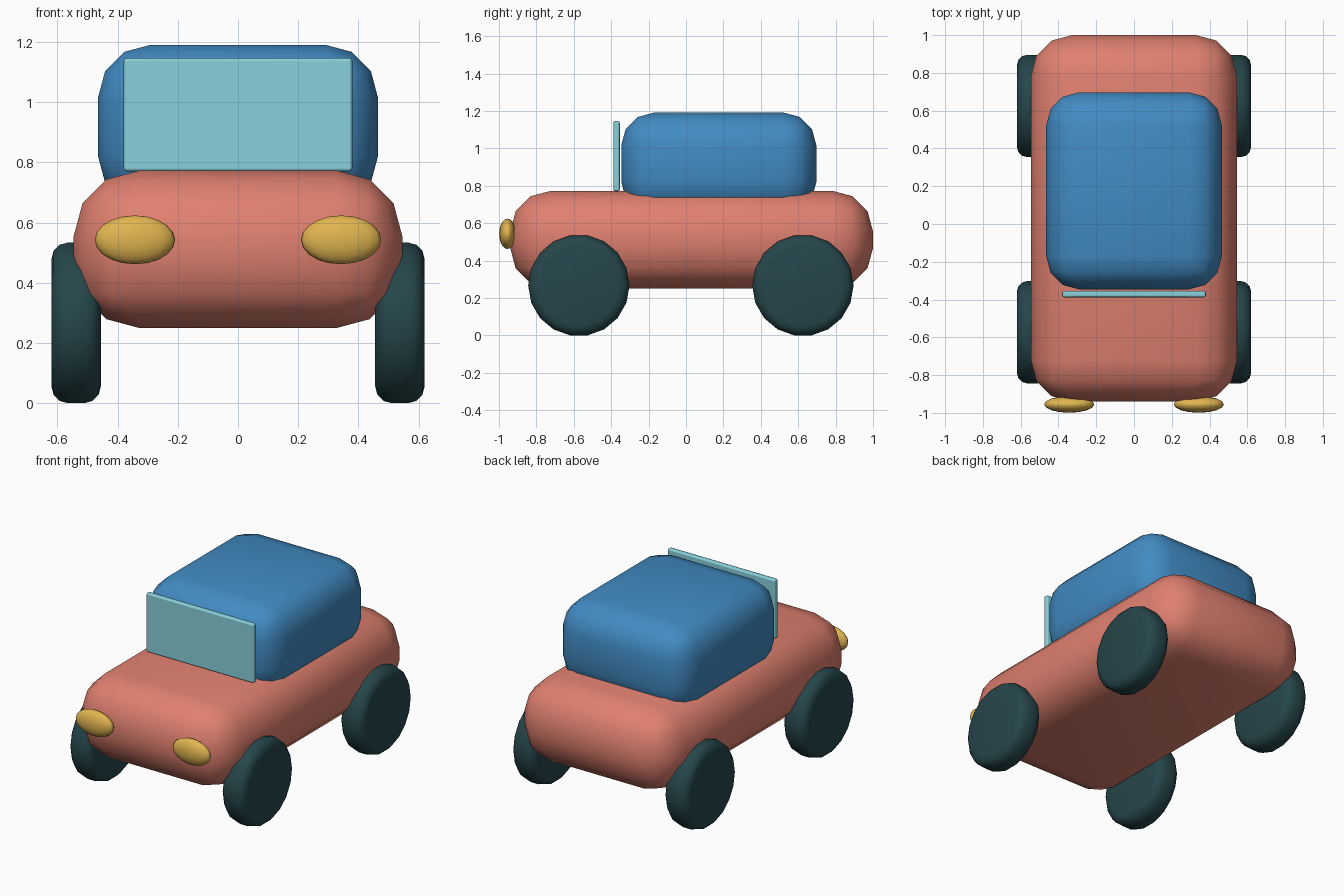
import bpy
import math

cube = bpy.data.objects.get("Cube")
if cube:
    bpy.data.objects.remove(cube, do_unlink=True)


def material(name, rgb):
    mat = bpy.data.materials.new(name)
    mat.use_nodes = True
    color = (*rgb, 1)
    mat.diffuse_color = color
    bsdf = next(n for n in mat.node_tree.nodes if n.type == 'BSDF_PRINCIPLED')
    bsdf.inputs["Base Color"].default_value = color
    return mat


coral = material("coral_paint", (0.74, 0.216, 0.16))
blue = material("blue_paint", (0.054, 0.26, 0.55))
glass = material("pale_teal_glass", (0.25, 0.63, 0.71))
rubber = material("dark_teal_rubber", (0.019, 0.061, 0.07))
amber = material("amber_lamp", (0.75, 0.46, 0.08))


def finish(name, mat, bevel=0, segments=3, harden=False):
    """Name, colour, round and smooth the active object."""
    obj = bpy.context.object
    obj.name = obj.data.name = name
    obj.data.materials.append(mat)
    bpy.ops.object.transform_apply(location=False, rotation=True, scale=True)
    bpy.ops.object.shade_smooth()
    if bevel:
        mod = obj.modifiers.new("rounding", 'BEVEL')
        mod.width = bevel
        mod.segments = segments
        mod.limit_method = 'ANGLE'
        mod.angle_limit = math.radians(40)
        mod.harden_normals = harden
    return obj


def rounded_box(name, mat, low, high, bevel, segments=3, harden=False):
    center = [(a + b) / 2 for a, b in zip(low, high)]
    bpy.ops.mesh.primitive_cube_add(size=1, location=center)
    bpy.context.object.scale = [b - a for a, b in zip(low, high)]
    return finish(name, mat, bevel, segments, harden)


# Body, cabin and windscreen
rounded_box("body", coral, (-0.546, -0.94, 0.25), (0.546, 1.0, 0.773), 0.218)
rounded_box("cabin", blue, (-0.465, -0.346, 0.645), (0.465, 0.697, 1.191), 0.175)
rounded_box("windscreen", glass, (-0.38, -0.388, 0.77), (0.38, -0.354, 1.147),
            0.011, 2, True)

for side, sx in (("left", 1), ("right", -1)):
    # Wheels
    for end, y in (("front", -0.573), ("rear", 0.625)):
        bpy.ops.mesh.primitive_cylinder_add(
            vertices=18, radius=0.271, depth=0.164,
            location=(sx * 0.538, y, 0.267), rotation=(0, math.pi / 2, 0))
        finish(f"{end}_{side}_wheel", rubber, 0.055)
    # Headlights
    bpy.ops.mesh.primitive_uv_sphere_add(
        segments=16, ring_count=10, radius=1,
        location=(sx * 0.343, -0.955, 0.543))
    bpy.context.object.scale = (0.133, 0.044, 0.081)
    finish(f"{side}_headlight", amber)
